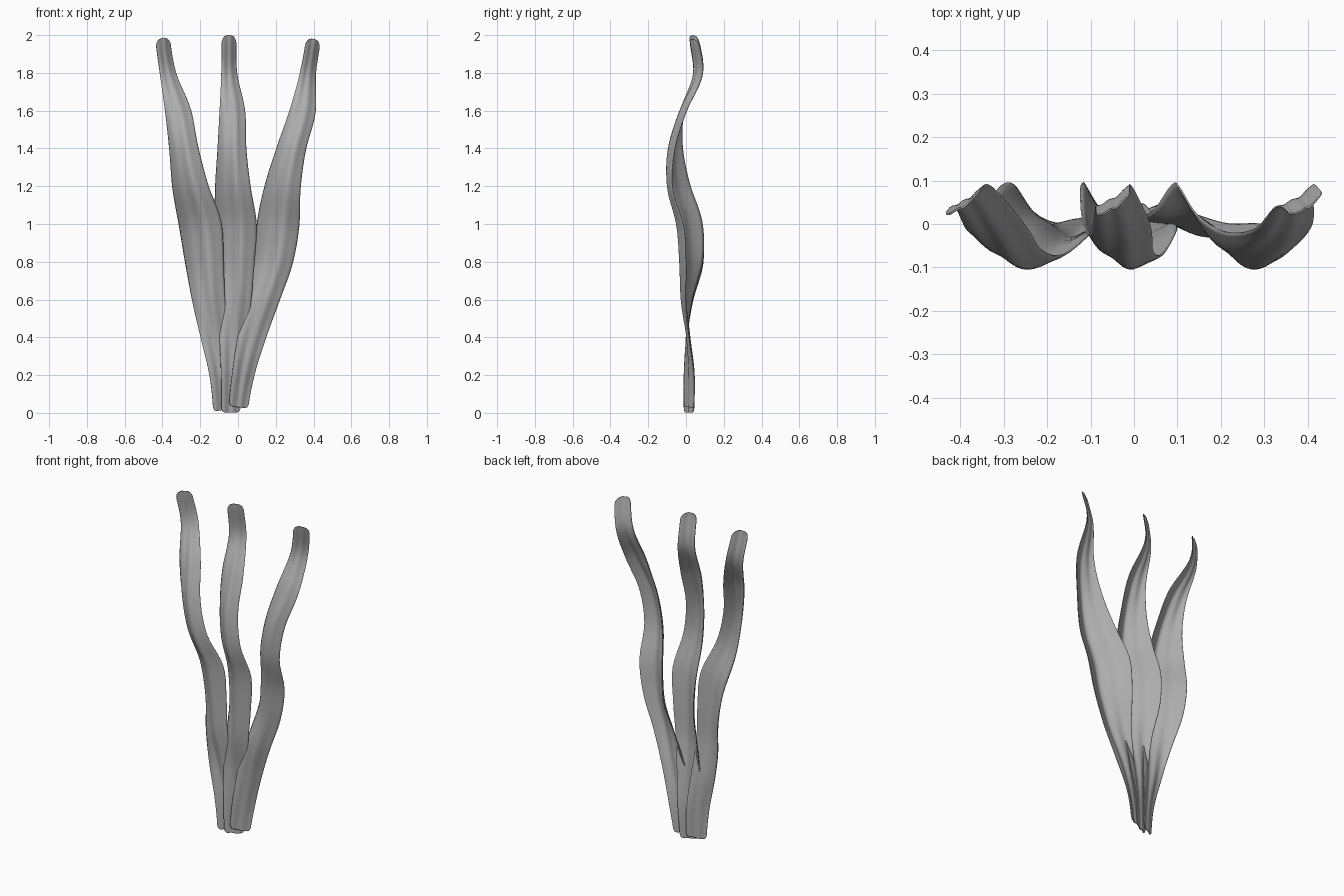
import bpy
import bmesh
import math

cube = bpy.data.objects.get("Cube")
if cube:
    bpy.data.objects.remove(cube, do_unlink=True)

grey = bpy.data.materials.new("leaf_grey")
grey.use_nodes = True
shade = (0.42, 0.42, 0.42, 1)
grey.diffuse_color = shade
grey.node_tree.nodes["Principled BSDF"].inputs["Base Color"].default_value = shade

# Profiles shared by every blade, sampled at equal steps from root to tip
STEP = 0.2
WIDTH = [.1, .115, .145, .17, .2, .22, .185, .15, .133, .083, .076]
LEFT_EDGE_Y = [-.01, -.01, .004, .035, .09, .085, .02, -.018, -.012, .04, .018]
MIDDLE_Y = [.015, .015, .006, -.018, -.02, -.035, -.085, -.086, -.03, .055, .035]
RIGHT_EDGE_Y = [.042, .044, .02, 0, 0, -.012, -.07, -.06, 0, .088, .066]


def sample(values, z):
    """Smooth spline through evenly spaced values."""
    last = len(values) - 1
    s = min(max(z / STEP, 0), last)
    i = min(int(s), last - 1)
    t = s - i
    a, b, c, d = (values[min(max(i + k, 0), last)] for k in (-1, 0, 1, 2))
    return b + t / 2 * (c - a + t * (2 * a - 5 * b + 4 * c - d + t * (3 * (b - c) + d - a)))


def end_rounding(z, bottom, top):
    """Narrows the blade to a round tip and a softly rounded root."""
    tip = min((top - z) / 0.045, 1)
    root = min((z - bottom) / 0.03, 1)
    return (0.15 + 0.85 * math.sqrt(max(0, 1 - (1 - tip) ** 2))) * \
           (0.65 + 0.35 * math.sqrt(max(0, 1 - (1 - root) ** 2)))


def make_blade(name, centres, bottom, top, tilt):
    rows, columns = 90, 24
    bm = bmesh.new()
    grid = []
    for r in range(rows + 1):
        f = r / rows
        # rows gather towards both ends so the rounding stays smooth
        f = f - 0.13 * math.sin(2 * math.pi * f)
        z = bottom + (top - bottom) * f
        width = sample(WIDTH, z)
        rounding = end_rounding(z, bottom, top)
        left, mid, right = (sample(p, z) for p in (LEFT_EDGE_Y, MIDDLE_Y, RIGHT_EDGE_Y))
        line = []
        for c in range(columns + 1):
            u = (2 * c / columns - 1) * rounding
            # curved gutter section with a shallow lengthwise rib
            y = mid + (right - left) / 2 * u + ((left + right) / 2 - mid) * u * u
            y += 0.035 * width * math.cos(2 * math.pi * (u + 0.25)) * (1 - u * u)
            x = sample(centres, z) + u * width / 2
            line.append(bm.verts.new((x, y, z - tilt * u * width / 2)))
        grid.append(line)
    for low, high in zip(grid, grid[1:]):
        for c in range(columns):
            bm.faces.new((low[c], low[c + 1], high[c + 1], high[c]))
    mesh = bpy.data.meshes.new(name)
    bm.to_mesh(mesh)
    bm.free()
    mesh.materials.append(grey)
    for polygon in mesh.polygons:
        polygon.use_smooth = True
    blade = bpy.data.objects.new(name, mesh)
    bpy.context.collection.objects.link(blade)
    thickness = blade.modifiers.new("thickness", 'SOLIDIFY')
    thickness.thickness = 0.004
    thickness.offset = 0


# Three blades fanning out from a common root
make_blade("right_blade",
           [-.08, -.092, -.123, -.155, -.177, -.2, -.253, -.287, -.318, -.372, -.4],
           0.015, 1.985, -0.15)
make_blade("middle_blade",
           [-.038, -.032, -.025, -.015, -.013, -.012, -.027, -.032, -.03, -.047, -.048],
           0.002, 2.0, 0)
make_blade("left_blade",
           [0, .027, .073, .132, .187, .213, .238, .283, .343, .37, .4],
           0.03, 1.98, 0.15)
